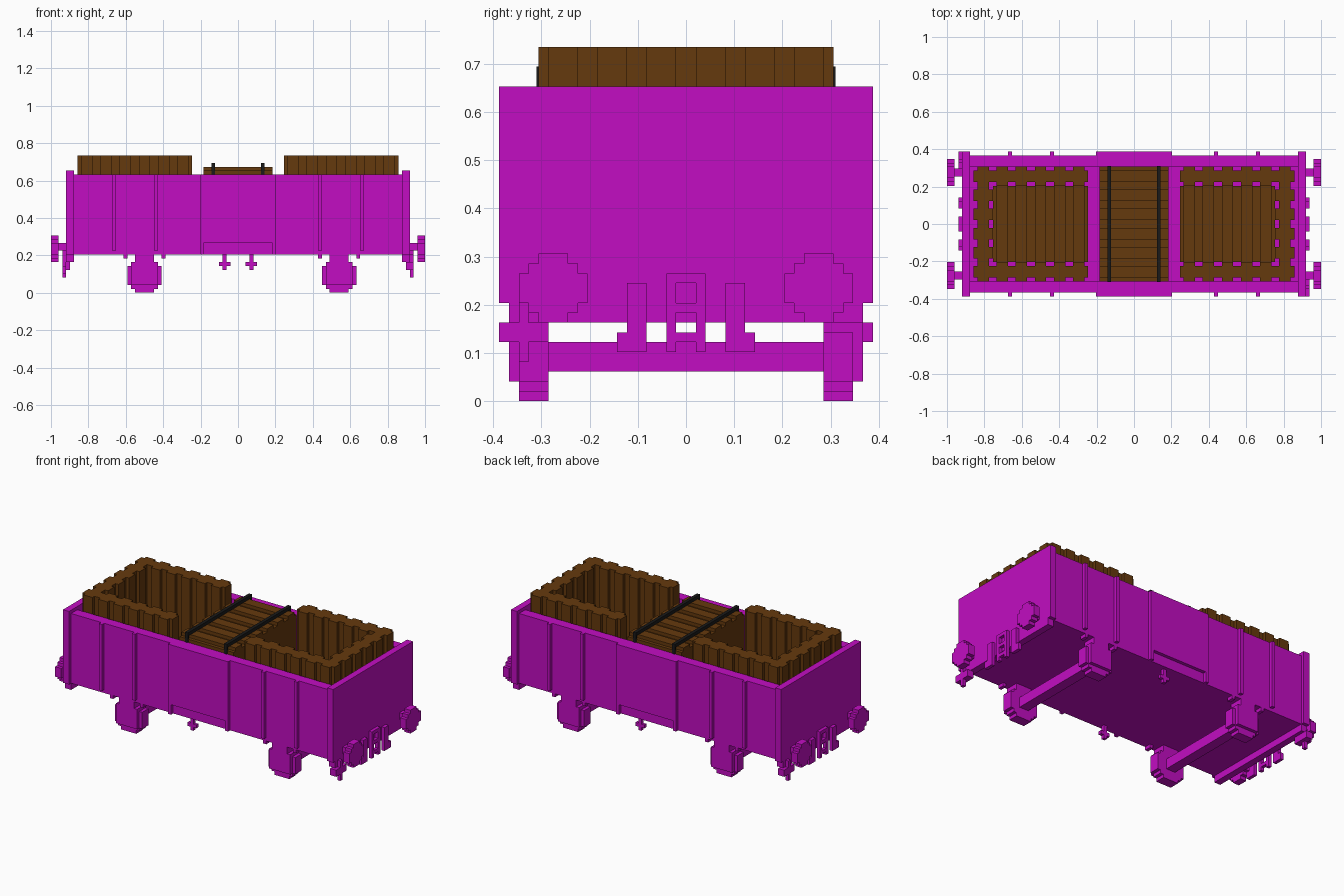
import bpy, bmesh
from mathutils import Matrix, Vector

# The model sits on a regular grid of small cubes
UNIT = 2 / 98

default_cube = bpy.data.objects.get("Cube")
if default_cube:
    bpy.data.objects.remove(default_cube, do_unlink=True)


def make_material(name, red, green, blue):
    material = bpy.data.materials.new(name)
    material.use_nodes = True
    colour = (red, green, blue, 1)
    material.diffuse_color = colour
    shader = material.node_tree.nodes["Principled BSDF"]
    shader.inputs["Base Color"].default_value = colour
    return material


magenta = make_material("magenta_paint", 0.54, 0.004, 0.54)
brown = make_material("brown_wood", 0.13, 0.041, 0.004)
black = make_material("black_strap", 0.01, 0.01, 0.01)


class Part:
    """A named mesh put together from blocks given in grid units."""

    def __init__(self, name, material):
        self.name, self.material = name, material
        self.mesh = bmesh.new()

    def block(self, x, y, z):
        spans = [sorted(span) for span in (x, y, z)]
        size = Vector([high - low for low, high in spans])
        centre = Vector([(high + low) / 2 for low, high in spans])
        matrix = Matrix.Translation(centre) @ Matrix.Diagonal(size.to_4d())
        bmesh.ops.create_cube(self.mesh, size=1, matrix=matrix)

    def twin(self, x, y, z):
        """Add a block and its copy turned half round the middle."""
        self.block(x, y, z)
        self.block([-value for value in x], [-value for value in y], z)

    def mirrored(self, x, y, z):
        """Add a block on both sides of the long axis."""
        for side in (-1, 1):
            self.block(x, [side * value for value in y], z)

    def four(self, x, y, z):
        """Add a block in all four quarters."""
        for side in (-1, 1):
            self.twin(x, [side * value for value in y], z)

    def finish(self):
        data = bpy.data.meshes.new(self.name)
        self.mesh.transform(Matrix.Scale(UNIT, 4))
        self.mesh.to_mesh(data)
        self.mesh.free()
        data.materials.append(self.material)
        item = bpy.data.objects.new(self.name, data)
        bpy.context.collection.objects.link(item)


def ridges(start, count=6):
    """Spans of the raised planks, three wide with gaps of two."""
    return [(start + 5 * i, start + 5 * i + 3) for i in range(count)]


# Wagon tub
floor = Part("wagon_floor", magenta)
floor.block((-45, 45), (-18, 18), (10, 11))
floor.finish()

walls = Part("side_walls", magenta)
walls.mirrored((-45, 45), (15, 18), (10, 31))
walls.finish()

ends = Part("end_walls", magenta)
ends.twin((43, 45), (-18, 18), (8, 32))
ends.four((43, 45), (18, 19), (10, 32))
ends.finish()

ribs = Part("side_ribs", magenta)
for rib in (21, 32):
    ribs.four((rib, rib + 1), (18, 19), (11, 31))
ribs.finish()

# Doors with a recessed lower panel
doors = Part("side_doors", magenta)
doors.mirrored((-10, 10), (18, 19), (13, 31))
doors.four((9, 10), (18, 19), (10, 13))
doors.finish()

# Wheels, axle boxes and axles
for name, middle in (("rear", -24.5), ("front", 26.5)):
    def across(half):
        return (middle - half, middle + half)

    wheels = Part(name + "_wheels", magenta)
    for half, low, high in ((2.5, 0, 9), (3.5, 1, 8), (4.5, 2, 7)):
        wheels.mirrored(across(half), (14, 17), (low, high))
    wheels.finish()

    boxes = Part(name + "_axle_boxes", magenta)
    boxes.mirrored(across(3.5), (17, 18), (2, 8))
    boxes.mirrored(across(2.5), (14, 18), (8, 10))
    for side in (-5, 5):
        hanger = (middle + side - 0.5, middle + side + 0.5)
        boxes.mirrored(hanger, (16, 18), (9, 10))
    boxes.finish()

    axle = Part(name + "_axle", magenta)
    axle.block(across(1.5), (-14, 14), (3, 6))
    axle.finish()

# Brake handles under the middle
handles = Part("brake_handles", magenta)
handles.twin((-4, -3), (-17, -16), (6, 10))
handles.twin((-5, -2), (-17, -16), (7, 8))
handles.finish()

# Buffers with stepped round heads
buffers = Part("buffers", magenta)
buffers.four((45, 47), (12.5, 14.5), (11, 13))
for wide, tall in ((3.5, 1.5), (2.5, 2.5), (1.5, 3.5)):
    buffers.four((47, 49), (13.5 - wide, 13.5 + wide),
                 (11.5 - tall, 11.5 + tall))
buffers.finish()

# Draw hooks and hanging pipes on both ends
coupling = Part("couplings", magenta)
coupling.four((45, 46), (1, 2), (5, 13))
for low, high in ((12, 13), (9, 10), (6, 7)):
    coupling.twin((45, 46), (-1, 1), (low, high))
coupling.finish()

pipes = Part("end_pipes", magenta)
pipes.four((45, 46), (4, 6), (5, 12))
pipes.four((45, 46), (6, 7), (5, 7))
pipes.finish()

# Shunting steps at two opposite corners
steps = Part("corner_steps", magenta)
steps.twin((45, 46), (-17, -16), (4, 10))
steps.twin((44, 46), (-19, -14), (6, 8))
steps.finish()

# Open stacks of upright boards at each end
boards = Part("board_stacks", brown)
boards.four((12, 41), (11, 14), (11, 36))
boards.twin((38, 41), (-14, 14), (11, 36))
for span in ridges(13):
    boards.four(span, (10, 15), (11, 36))
for span in ridges(-14):
    boards.twin((37, 42), span, (11, 36))
boards.finish()

planks = Part("stack_floors", brown)
planks.twin((12, 37), (-10, 10), (11, 12))
for span in ridges(13, 5):
    planks.twin(span, (-10, 10), (12, 13))
planks.finish()

# Crate in the middle with two straps
crate = Part("middle_crate", brown)
crate.block((-9, 9), (-15, 15), (11, 32))
for span in ridges(-14):
    crate.block((-9, 9), span, (32, 33))
crate.finish()

straps = Part("crate_straps", black)
straps.twin((6, 7), (-15, 15), (33, 34))
straps.four((6, 7), (14.8, 15.2), (11, 34))
straps.finish()
